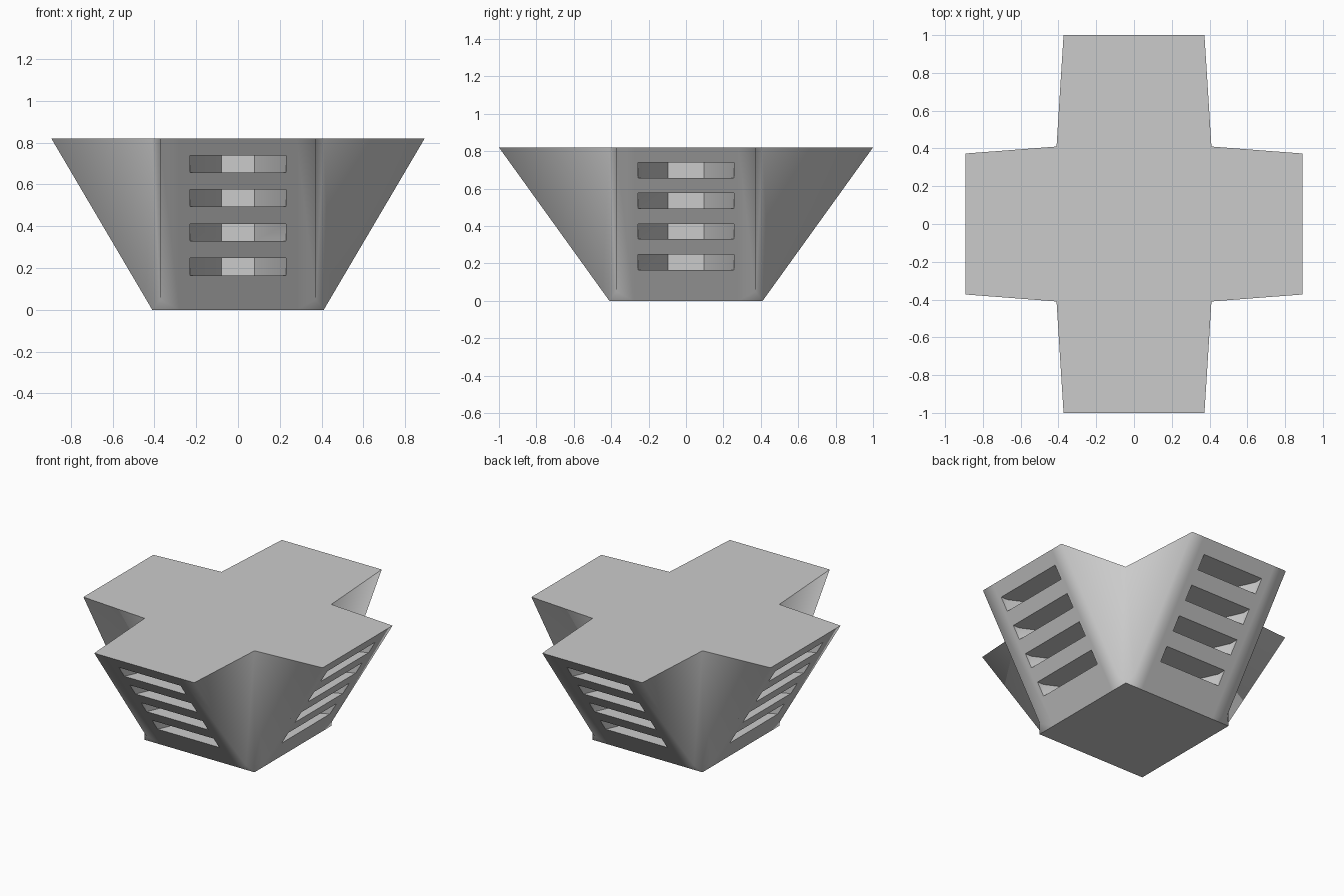
import bpy, bmesh, math
from mathutils import Matrix, Vector

if "Cube" in bpy.data.objects:
    bpy.data.objects.remove(bpy.data.objects["Cube"])

H, C, TIP, S = 0.82, 0.41, 0.373, 0.28   # height, base half width, arm tip half width, flat panel half width
# arms: reach, slot half width, slot back half width (front, right, back, left)
ARMS = [(1.0, 0.23, 0.08), (0.893, 0.256, 0.095)] * 2


def new_object(name, bm):
    bmesh.ops.recalc_face_normals(bm, faces=bm.faces[:])
    me = bpy.data.meshes.new(name)
    bm.to_mesh(me)
    bm.free()
    ob = bpy.data.objects.new(name, me)
    bpy.context.collection.objects.link(ob)
    return ob


def placer(k):
    rot = Matrix.Rotation(k * math.pi / 2, 3, 'Z')
    return lambda a, out, z: rot @ Vector((a, -out, z))


def add_face(bm, pts):
    return bm.faces.new([bm.verts.new(p) for p in pts])


# Cross-shaped body: four arms with sloping undersides on a square base
bm = bmesh.new()
for k, (reach, _, _) in enumerate(ARMS):
    P = placer(k)
    d1 = C + (reach - C) * 0.05 / H
    add_face(bm, [P(-S, C, 0), P(S, C, 0), P(S, reach, H), P(-S, reach, H)])
    for s in (-1, 1):
        corner, top = P(s * C, C, 0), P(s * C, C, H)
        low, tip = P(s * TIP, d1, 0.05), P(s * TIP, reach, H)
        add_face(bm, [P(s * S, C, 0), corner, low, tip, P(s * S, reach, H)])
        add_face(bm, [corner, top, low])
        add_face(bm, [low, top, tip])
bmesh.ops.remove_doubles(bm, verts=bm.verts[:], dist=1e-4)
bmesh.ops.holes_fill(bm, edges=[e for e in bm.edges if e.is_boundary], sides=0)
body = new_object("slotted_cross_body", bm)

# Slot cutters: pockets narrowing towards the middle
bm = bmesh.new()
for k, (reach, w, b) in enumerate(ARMS):
    P = placer(k)
    for i in range(4):
        z = 0.165 + 0.164 * i
        face = C + (reach - C) * z / H
        plan = [(-w, face + 0.15), (w, face + 0.15), (w, face), (b, face - 0.33),
                (-b, face - 0.33), (-w, face)]
        f = add_face(bm, [P(a, d, z) for a, d in plan])
        ext = bmesh.ops.extrude_face_region(bm, geom=[f])["geom"]
        bmesh.ops.translate(bm, vec=(0, 0, 0.082),
                            verts=[v for v in ext if isinstance(v, bmesh.types.BMVert)])
# close the bottoms left open by the extrusion
bmesh.ops.holes_fill(bm, edges=[e for e in bm.edges if e.is_boundary], sides=0)
cutter = new_object("slot_cutter", bm)
cutter.hide_render = True

mod = body.modifiers.new("slots", 'BOOLEAN')
mod.operation, mod.solver, mod.object = 'DIFFERENCE', 'EXACT', cutter
bpy.context.view_layer.objects.active = body
body.select_set(True)
bpy.ops.object.modifier_apply(modifier=mod.name)
bpy.data.objects.remove(cutter)

# Soft shading along the long arm edges, crisp everywhere else
bm = bmesh.new()
bm.from_mesh(body.data)
for f in bm.faces:
    f.smooth = True
for e in bm.edges:
    a, b = (v.co for v in e.verts)
    arm_edge = (min(abs(a.x), abs(a.y), abs(b.x), abs(b.y)) > 0.36
                and (a - b).xy.length > 0.03 and min(a.z, b.z) < H - 0.01
                and max(a.z, b.z) > 0.01)
    e.smooth = arm_edge or e.calc_face_angle(0) < math.radians(30)
bm.to_mesh(body.data)
bm.free()
